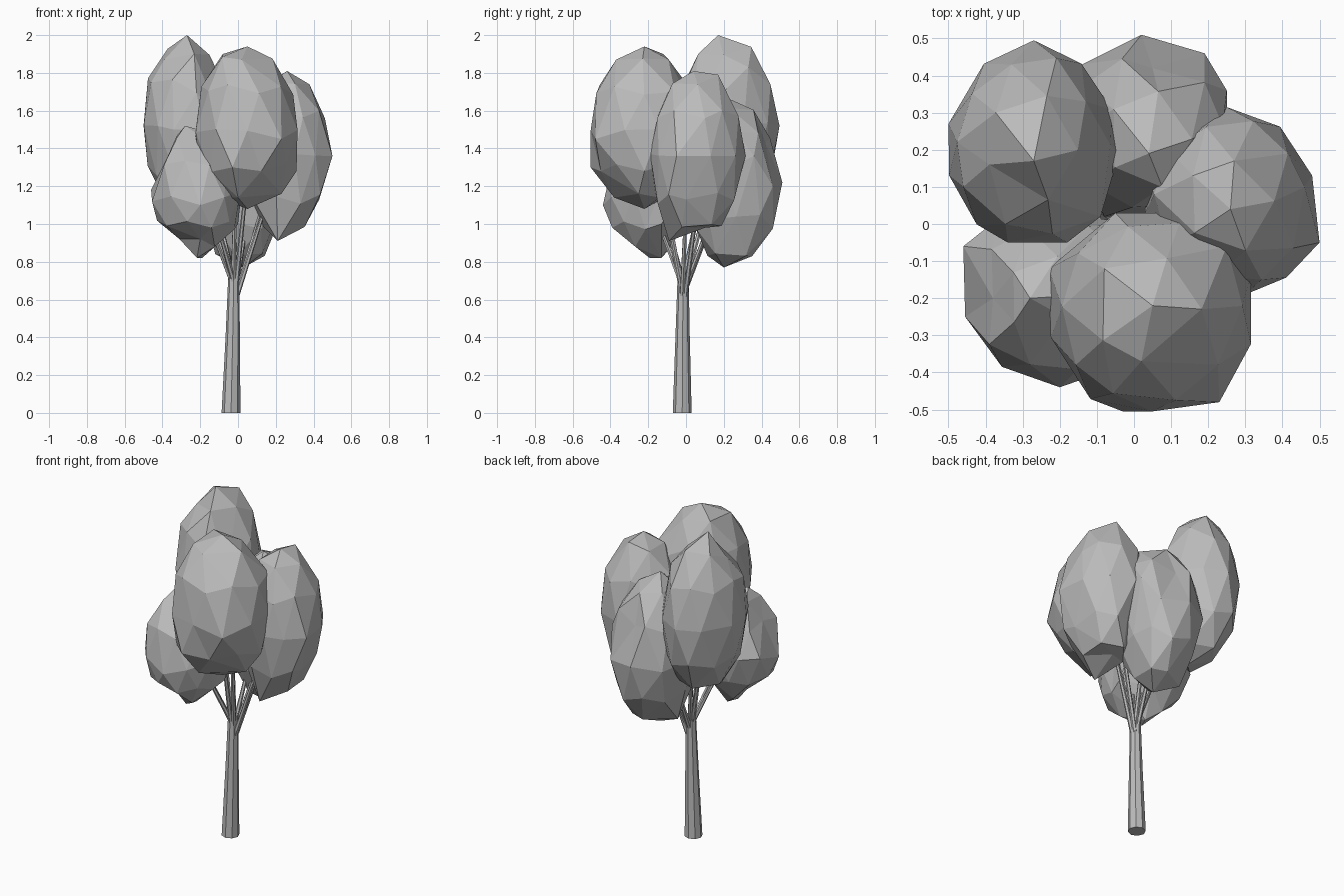
import bpy, bmesh, random
from mathutils import Vector, Matrix

if "Cube" in bpy.data.objects:
    bpy.data.objects.remove(bpy.data.objects["Cube"])

random.seed(4)

grey = bpy.data.materials.new("plain grey")
grey.diffuse_color = (0.5, 0.5, 0.5, 1)
grey.use_nodes = True
grey.node_tree.nodes["Principled BSDF"].inputs["Base Color"].default_value = grey.diffuse_color


def finish(name, bm):
    bmesh.ops.recalc_face_normals(bm, faces=bm.faces)
    me = bpy.data.meshes.new(name)
    bm.to_mesh(me)
    bm.free()
    me.materials.append(grey)
    ob = bpy.data.objects.new(name, me)
    bpy.context.collection.objects.link(ob)
    return ob


def limb(name, rings, sides):
    """Tapered limb through rings of (point, radius)."""
    bm = bmesh.new()
    axis = Vector(rings[-1][0]) - Vector(rings[0][0])
    rot = axis.to_track_quat('Z', 'Y').to_matrix().to_4x4()
    if name == "trunk":
        rot = Matrix.Identity(4)
    loops = []
    for p, r in rings:
        m = Matrix.Translation(p) @ rot
        loops.append(bmesh.ops.create_circle(bm, segments=sides, radius=r, matrix=m)["verts"])
    for a, b in zip(loops, loops[1:]):
        for i in range(sides):
            j = (i + 1) % sides
            bm.faces.new((a[i], a[j], b[j], b[i]))
    bm.faces.new(loops[0])
    bm.faces.new(loops[-1])
    return finish(name, bm)


def branches(name, lo, hi, fork):
    """Two thin branches from the trunk top into a clump."""
    mid = (lo + hi) / 2
    tip = Vector((mid.x, mid.y, lo.z + 0.45 * (hi.z - lo.z)))
    out = Vector((mid.x, mid.y, 0)).normalized()
    side = Vector((-out.y, out.x, 0))
    for s in (-1, 1):
        start = Vector((-0.02, -0.015, fork)) + out * 0.012 + side * 0.008 * s
        end = tip + side * 0.04 * s - out * 0.06
        limb(name + "_branch", [(start, 0.014), (end, 0.007)], 6)


def foliage(name, lo, hi, fork, corners):
    """Faceted ball in the box lo..hi, with some corners pulled out to shape it."""
    lo, hi = Vector(lo), Vector(hi)
    mid, half = (lo + hi) / 2, (hi - lo) / 2
    bm = bmesh.new()
    bmesh.ops.create_icosphere(bm, subdivisions=2, radius=1)
    for v in bm.verts:
        v.co *= random.uniform(0.97, 1.02)
    free = set(bm.verts)
    moves = {}
    for c in corners:
        t = Vector([(c[k] - mid[k]) / half[k] for k in range(3)])
        v = min(sorted(free, key=lambda w: w.index), key=lambda w: (w.co - t).length)
        free.remove(v)
        moves[v] = t - v.co
    soft = {}
    for v, d in moves.items():
        for e in v.link_edges:
            w = e.other_vert(v)
            if w in free:
                soft.setdefault(w, []).append(d)
    for w, ds in soft.items():
        w.co += 0.4 * sum(ds, Vector()) / len(ds)
    for v, d in moves.items():
        v.co += d
    for v in bm.verts:
        v.co = Vector([mid[k] + half[k] * max(-1, min(1, v.co[k])) for k in range(3)])
    finish(name + "_foliage", bm)
    branches(name, lo, hi, fork)


# Trunk
limb("trunk", [((-0.037, -0.02, 0), 0.05), ((-0.028, -0.018, 0.4), 0.038),
               ((-0.022, -0.015, 0.74), 0.029)], 8)

# Foliage clumps, each with its pair of branches
foliage("front", (-0.23, -0.505, 1.08), (0.315, 0.03, 1.94), 0.68,
        [(0.05, -0.22, 1.94), (-0.08, -0.12, 1.9), (-0.03, -0.505, 1.3),
         (0.23, -0.48, 1.45), (0.31, -0.22, 1.28), (-0.23, -0.12, 1.45),
         (0.25, -0.06, 1.7), (-0.05, 0.03, 1.6), (0.05, -0.22, 1.08),
         (0.0, -0.38, 1.14), (0.23, -0.25, 1.16), (0.02, -0.37, 1.87)])

foliage("back_left", (-0.50, -0.06, 1.04), (-0.04, 0.495, 2.0), 0.70,
        [(-0.27, 0.17, 2.0), (-0.33, 0.43, 1.76), (-0.27, 0.495, 1.52),
         (-0.5, 0.27, 1.52), (-0.46, 0.1, 1.75), (-0.34, -0.05, 1.5),
         (-0.18, -0.05, 1.5), (-0.13, 0.33, 1.83), (-0.22, 0.2, 1.04),
         (-0.04, 0.19, 1.55), (-0.39, 0.16, 1.87), (-0.09, 0.02, 1.55),
         (-0.32, 0.1, 1.07)])

foliage("right", (0.03, -0.19, 0.91), (0.50, 0.315, 1.81), 0.62,
        [(0.26, 0.04, 1.81), (0.27, 0.17, 1.79), (0.46, 0.1, 1.56),
         (0.5, -0.05, 1.36), (0.43, 0.0, 1.13), (0.21, -0.09, 0.91),
         (0.25, 0.315, 1.36), (0.3, -0.19, 1.37), (0.03, 0.03, 1.4),
         (0.24, 0.1, 0.98), (0.25, 0.24, 1.14)])

foliage("back", (-0.18, 0.0, 0.77), (0.26, 0.51, 1.68), 0.66,
        [(0.04, 0.19, 1.68), (0.02, 0.51, 1.22), (0.19, 0.46, 1.2),
         (-0.14, 0.43, 1.2), (0.25, 0.36, 1.36), (0.05, 0.42, 1.43),
         (0.03, 0.2, 0.77), (0.05, 0.35, 0.83), (-0.08, 0.02, 1.15),
         (0.1, 0.03, 1.2), (-0.12, 0.25, 0.84)])

foliage("front_left", (-0.46, -0.44, 0.82), (0.02, 0.03, 1.52), 0.70,
        [(-0.28, -0.2, 1.52), (-0.46, -0.06, 1.18), (-0.455, -0.25, 1.12),
         (-0.38, -0.2, 1.34), (-0.2, -0.44, 1.1), (-0.19, -0.13, 0.82),
         (0.0, -0.13, 1.0), (-0.19, -0.25, 1.46), (0.0, 0.0, 1.2),
         (-0.31, -0.15, 0.92), (-0.2, -0.29, 0.92)])
